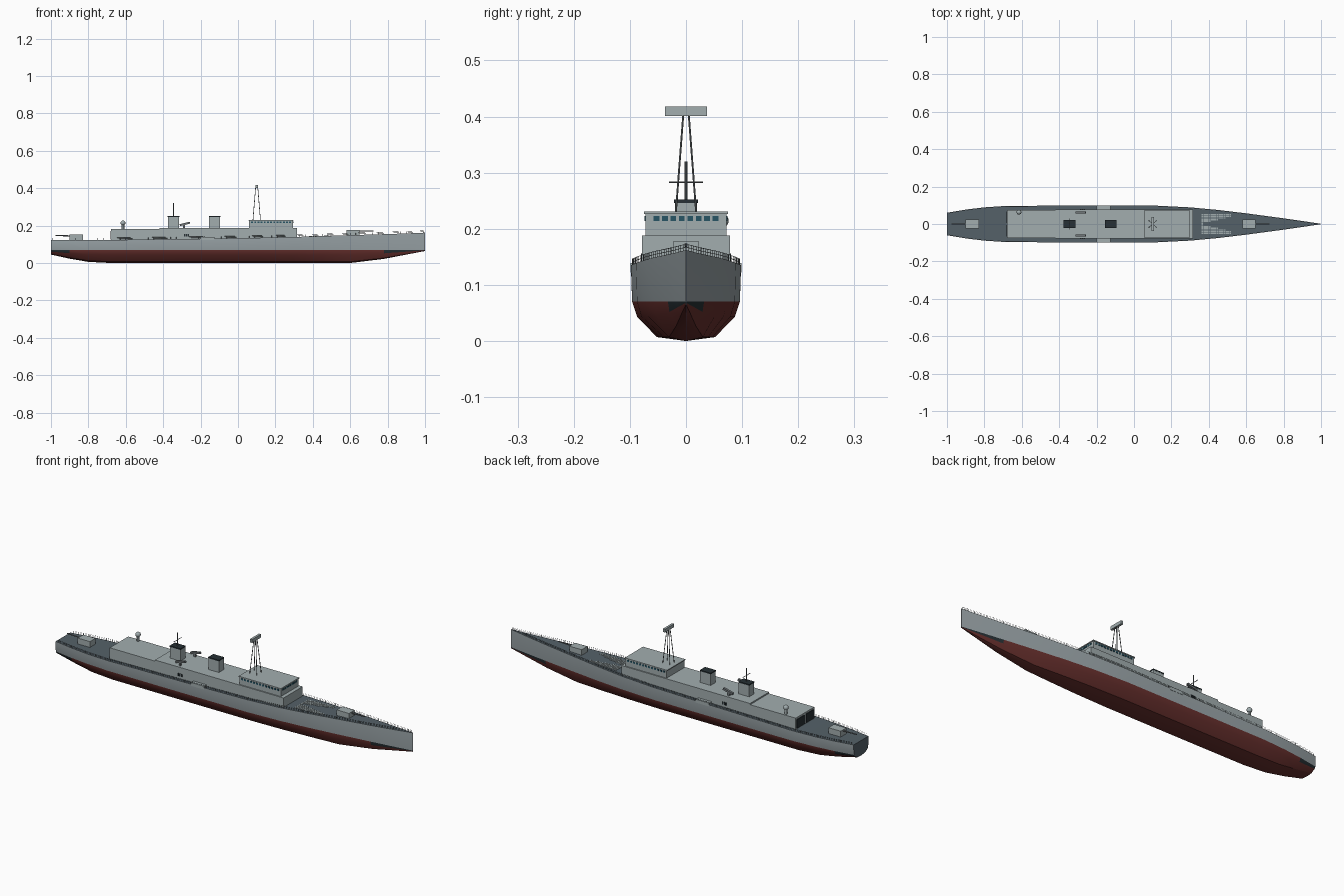
import bpy, bmesh
from math import radians
from mathutils import Vector, Matrix

if "Cube" in bpy.data.objects:
    bpy.data.objects.remove(bpy.data.objects["Cube"])


def mat(name, r, g, b):
    m = bpy.data.materials.new(name)
    m.diffuse_color = (r, g, b, 1)
    m.use_nodes = True
    m.node_tree.nodes["Principled BSDF"].inputs["Base Color"].default_value = m.diffuse_color
    return m


GREY = mat("hull_grey", 0.33, 0.38, 0.40)
LIGHT = mat("house_grey", 0.36, 0.42, 0.43)
DECK = mat("deck_grey", 0.09, 0.12, 0.14)
RED = mat("antifouling_red", 0.14, 0.03, 0.027)
DARK = mat("dark", 0.02, 0.03, 0.035)
GLASS = mat("glass", 0.02, 0.09, 0.13)
STEEL = mat("steel", 0.16, 0.18, 0.19)


def finish(name, bm, *mats, smooth=False):
    bmesh.ops.recalc_face_normals(bm, faces=bm.faces)
    me = bpy.data.meshes.new(name)
    bm.to_mesh(me)
    bm.free()
    for m in mats:
        me.materials.append(m)
    ob = bpy.data.objects.new(name, me)
    bpy.context.collection.objects.link(ob)
    if smooth:
        bpy.ops.object.select_all(action='DESELECT')
        ob.select_set(True)
        bpy.context.view_layer.objects.active = ob
        bpy.ops.object.shade_smooth_by_angle(angle=radians(30))
    return ob


def add_box(bm, x, y, z, tilt=0):
    """Box from (min, max) ranges, optionally tilted about y."""
    c = Vector(((x[0] + x[1]) / 2, (y[0] + y[1]) / 2, (z[0] + z[1]) / 2))
    s = (x[1] - x[0], y[1] - y[0], z[1] - z[0])
    m = Matrix.Translation(c) @ Matrix.Rotation(radians(tilt), 4, 'Y') @ Matrix.Diagonal((*s, 1))
    bmesh.ops.create_cube(bm, size=1, matrix=m)


def add_rod(bm, a, b, r, n=6):
    a, b = Vector(a), Vector(b)
    d = b - a
    m = Matrix.Translation((a + b) / 2) @ d.to_track_quat('Z', 'Y').to_matrix().to_4x4()
    bmesh.ops.create_cone(bm, cap_ends=True, segments=n, radius1=r, radius2=r, depth=d.length, matrix=m)


def boxes(name, material, *items):
    bm = bmesh.new()
    for it in items:
        add_box(bm, *it)
    return finish(name, bm, material)


# Hull stations: x, half beam, keel height, deck height
ST = [(-1, .06, .045, .122), (-.9, .077, .023, .122), (-.8, .089, .006, .122),
      (-.68, .097, 0, .123), (-.4, .098, 0, .127), (-.1, .098, 0, .131),
      (.12, .098, 0, .135), (.3, .089, 0, .139), (.45, .075, 0, .144),
      (.6, .057, 0, .149), (.78, .033, .022, .154), (.9, .016, .045, .158), (1, .001, .064, .162)]


def at(x):
    """Half beam and deck height at x."""
    for a, b in zip(ST, ST[1:]):
        if x <= b[0]:
            t = (x - a[0]) / (b[0] - a[0])
            return a[1] + t * (b[1] - a[1]), a[3] + t * (b[3] - a[3])


# Hull lofted from half sections
bm = bmesh.new()
rows = []
for x, w, zk, zd in ST:
    half = [(.53 * w, .1), (.89 * w, .62), (.98 * w, 1)]
    p = [(y, zk + (.07 - zk) * f) for y, f in half] + [(w, zd)]
    ring = [(-y, z) for y, z in reversed(p)] + [(0, zk)] + p
    rows.append([bm.verts.new((x, y, z)) for y, z in ring])
for a, b, s, t in zip(rows, rows[1:], ST, ST[1:]):
    for i in range(8):
        f = bm.faces.new((a[i], a[i + 1], b[i + 1], b[i]))
        end = s[0] >= .78 or t[0] <= -.85
        f.material_index = 0 if i in (0, 7) else 2 if end and i in (1, 6) else 1
    bm.faces.new((a[8], a[0], b[0], b[8])).material_index = 3
for r in (rows[0], rows[-1]):
    bm.faces.new(r).material_index = 3 if r is rows[0] else 0
finish("hull", bm, GREY, RED, DARK, DECK, smooth=True)

# Deckhouses and bridge
boxes("aft_house", LIGHT, ((-.68, -.42), (-.076, .076), (.115, .181)))
boxes("main_house", LIGHT, ((-.42, .315), (-.078, .078), (.12, .188)))
boxes("bridge", LIGHT, ((.06, .295), (-.072, .072), (.187, .226)))
boxes("bridge_roof", LIGHT, ((.056, .298), (-.075, .075), (.226, .231)))
boxes("hangar_doors", DARK, *[((-.683, -.679), (c - .031, c + .031), (.126, .172)) for c in (-.037, .037)])

# Bridge windows, front and sides
win = [((.294, .297), (y - .005, y + .005), (.214, .223)) for y in [(-.0525 + .015 * i) for i in range(8)]]
for s in (-1, 1):
    for i in range(13):
        x = .075 + .017 * i
        win.append(((x - .005, x + .005), tuple(sorted((s * .071, s * .074))), (.214, .223)))
boxes("bridge_windows", GLASS, *win)

# Side platforms, vents and doors
boxes("side_platforms", LIGHT, *[((-.2, -.125), tuple(sorted((s * .076, s * .099))), (.122, .139)) for s in (-1, 1)])
boxes("side_vents", DARK, *[((x, x + .007), tuple(sorted((s * .077, s * .08))), (.142, .156))
                            for s in (-1, 1) for x in (-.29, -.28, -.27)])

# Funnels with dark caps
for n, x in (("aft", -.345), ("forward", -.125)):
    boxes(n + "_funnel", LIGHT, ((x - .03, x + .03), (-.02, .02), (.185, .248)))
    boxes(n + "_funnel_cap", DARK, ((x - .031, x + .031), (-.021, .021), (.246, .252)))

# Pole mast on the aft funnel
bm = bmesh.new()
add_rod(bm, (-.345, 0, .25), (-.345, 0, .32), .0025)
add_rod(bm, (-.345, -.03, .283), (-.345, .03, .283), .0015)
finish("pole_mast", bm, STEEL)

# Lattice mast with radar
bm = bmesh.new()
for sx in (-1, 1):
    for sy in (-1, 1):
        add_rod(bm, (.1 + sx * .02, sy * .018, .23), (.1 + sx * .006, sy * .005, .402), .0017)
finish("radar_mast", bm, STEEL)
boxes("radar_antenna", LIGHT, ((.094, .106), (-.037, .037), (.401, .418)))

# Gun mounts
for n, x, z, d in (("forward", .615, .145, 1), ("aft", -.865, .12, -1)):
    boxes(n + "_gun_house", LIGHT, ((x - .035, x + .035), (-.023, .023), (z, z + .032)))
    bm = bmesh.new()
    add_rod(bm, (x + d * .03, 0, z + .025), (x + d * .11, 0, z + .027), .003, 8)
    finish(n + "_gun_barrel", bm, STEEL)

# Inclined launchers on the main house
bm = bmesh.new()
for s in (-1, 1):
    add_box(bm, (-.312, -.256), (s * .061 - .006, s * .061 + .006), (.204, .214), -14)
    add_box(bm, (-.293, -.283), (s * .061 - .004, s * .061 + .004), (.186, .208))
finish("launchers", bm, STEEL)

# Sensor dome on pedestal
bm = bmesh.new()
add_rod(bm, (-.615, .063, .18), (-.615, .063, .208), .007, 12)
bmesh.ops.create_uvsphere(bm, u_segments=16, v_segments=10, radius=.013,
                          matrix=Matrix.Translation((-.615, .063, .214)))
finish("sensor_dome", bm, LIGHT, smooth=True)

# Foredeck hatch grid, split by a bare triangle of deck
tiles = []
for i in range(16):
    for j in range(12):
        x, y = .365 + .01 * i, -.0506 + .0092 * j
        if abs(y) > .035 * (x - .355) / .15:
            z = at(x)[1]
            tiles.append(((x - .0042, x + .0042), (y - .0038, y + .0038), (z - .001, z + .0015)))
boxes("hatch_grid", LIGHT, *tiles)

# Guard rails along both deck edges
bm = bmesh.new()
xs = [-.99 + .03 * i for i in range(67)]
for s in (-1, 1):
    pts = [Vector((x, s * max(at(x)[0] - .002, 0), at(x)[1])) for x in xs]
    for p in pts:
        add_rod(bm, p, p + Vector((0, 0, .011)), .0006, 4)
    for a, b in zip(pts, pts[1:]):
        for h in (.0055, .011):
            add_rod(bm, a + Vector((0, 0, h)), b + Vector((0, 0, h)), .0005, 4)
finish("guard_rails", bm, STEEL)
